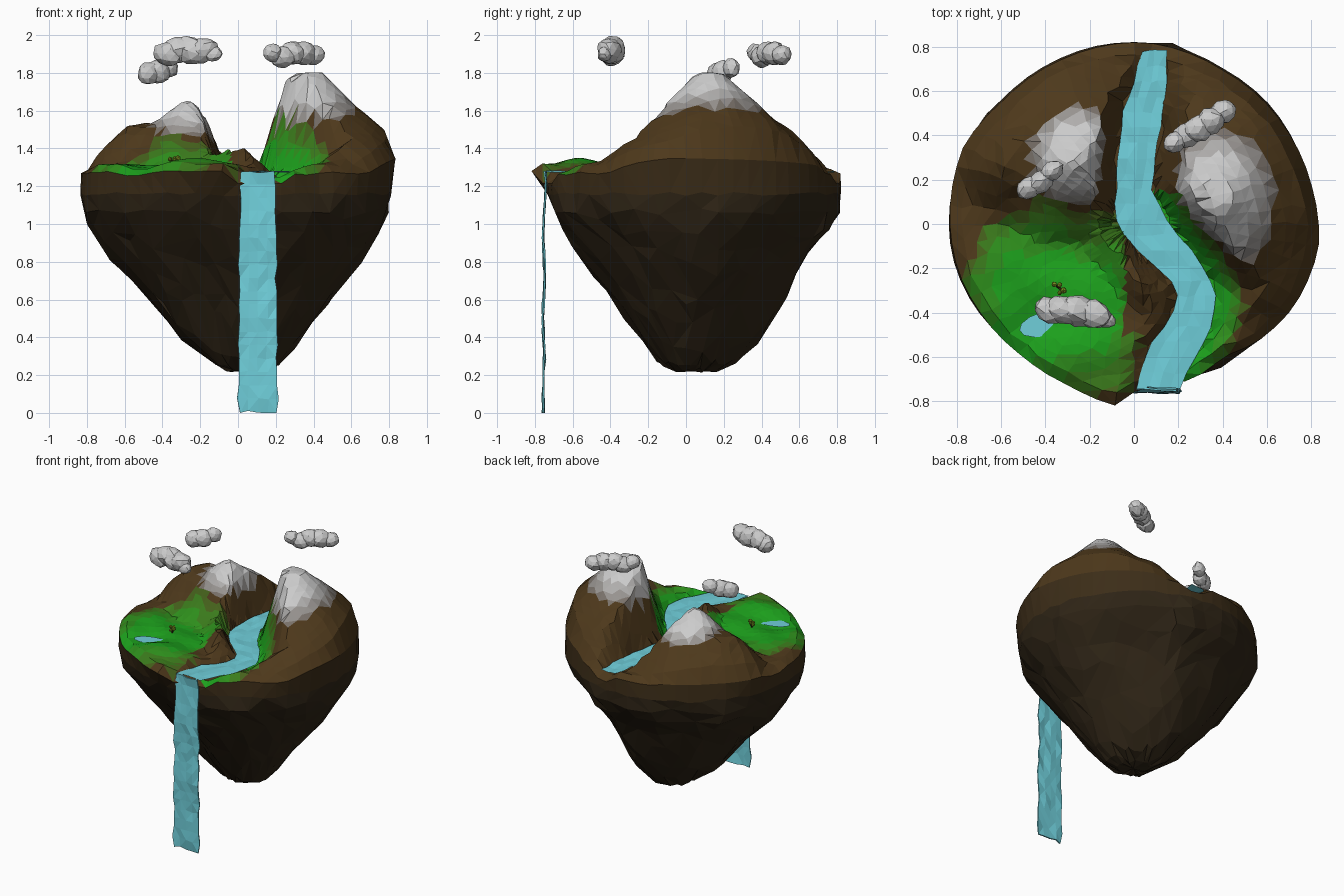
import bpy, bmesh, math, random
from mathutils import Vector, Matrix, noise

if "Cube" in bpy.data.objects:
    bpy.data.objects.remove(bpy.data.objects["Cube"])

random.seed(4)


def lerp(table, v, col=1):
    # piecewise linear lookup in rows sorted by first column
    if v <= table[0][0]:
        return table[0][col]
    for a, b in zip(table, table[1:]):
        if v <= b[0]:
            f = (v - a[0]) / (b[0] - a[0])
            return a[col] + (b[col] - a[col]) * f
    return table[-1][col]


def mat(name, c):
    m = bpy.data.materials.new(name)
    m.diffuse_color = (*c, 1)
    m.use_nodes = True
    m.node_tree.nodes["Principled BSDF"].inputs["Base Color"].default_value = m.diffuse_color
    return m


def mix(a, b, f):
    return tuple(p + (q - p) * f for p, q in zip(a, b))


def clamp(v):
    return min(1, max(0, v))


def finish(bm, name, mats=()):
    me = bpy.data.meshes.new(name)
    bm.to_mesh(me)
    bm.free()
    for m in mats:
        me.materials.append(m)
    ob = bpy.data.objects.new(name, me)
    bpy.context.collection.objects.link(ob)
    return ob


def gauss(x, y, cx, cy, r, p=2):
    return math.exp(-(math.hypot(x - cx, y - cy) / r) ** p)


# river banks: y, left x, right x
RIVER = [(-.76, .01, .20), (-.65, .04, .25), (-.54, .07, .31), (-.44, .16, .36), (-.29, .20, .365),
         (-.15, .05, .28), (-.02, -.08, .18), (.06, -.09, .13), (.16, -.08, .08), (.32, -.07, .10),
         (.5, -.05, .13), (.65, 0, .15), (.78, .04, .15)]
# island outline: angle in degrees, radius
RIM = [(-180, .83), (-165, .82), (-150, .80), (-130, .78), (-112, .785), (-95, .825), (-89, .745),
       (-80, .73), (-70, .75), (-56, .72), (-43, .77), (-28, .81), (-7, .84), (12, .82), (30, .81),
       (60, .80), (87, .82), (112, .81), (137, .81), (155, .845), (180, .83)]
# underside: z, reach to left, right, front, back
UNDER = [(1.16, .835, .81, .73, .82), (1.07, .835, .80, .71, .81), (.98, .78, .75, .66, .76),
         (.9, .72, .69, .61, .69), (.82, .66, .645, .555, .64), (.74, .59, .595, .495, .60),
         (.66, .525, .54, .435, .555), (.58, .455, .485, .38, .515), (.49, .38, .42, .32, .465),
         (.4, .30, .35, .255, .41), (.32, .20, .275, .19, .33), (.26, .12, .215, .13, .26), (.225, .05, .14, .06, .17)]


def bank(x, y):
    return max(lerp(RIVER, y, 1) - x, x - lerp(RIVER, y, 2))


def height(x, y, t):
    ground = .025 + .05 * gauss(x, y, -.25, -.6, .2) + .03 * gauss(x, y, -.62, -.3, .15)
    ground -= .04 * gauss(x, y, -.42, -.46, .12)
    big = .515 - .9 * max(0, math.hypot(x - .37, y - .13) - .08)
    dy = y - .28
    small = .375 - .76 * max(0, math.hypot(x + .26, dy * (1.3 if dy < 0 else 1)) - .02)
    spur = .25 - 1.15 * max(0, math.hypot(x + .49, dy * (1.2 if dy < 0 else 1)) - .1)
    h = max(ground, big, small, spur) + .035 * noise.noise(Vector((x * 5, y * 5, 3)))
    d = bank(x, y)
    slope = .8 + 2.3 * clamp((y + .3) / .4) - 1.8 * clamp((y - .45) / .3)
    edge = 2.8 - 1.2 * max(0, y / .82)
    h = min(h, slope * max(d - .015, 0), .04 + .08 * max(0, x) + (1 - t) * edge)
    if d < .02:
        h = -.025
    return 1.275 + h - (.035 if t > .99 else 0)


def level(x, y, z):
    # 1 rock, 2-5 towards grass, 6-9 towards snow
    s = max(min(1.6 - math.hypot((x - .38) / .17, (y - .10) / .22), (z - 1.54) / .12),
            min(1.6 - math.hypot(x + .25, y - .31) / .15, (z - 1.46) / .1))
    if s > .1:
        return min(9, 6 + int(s * 5))
    d = bank(x, y)
    g = 1.6 - 1.4 * math.hypot((x + .36) / .42, (y + .36) / .45)
    g += .35 * noise.noise(Vector((x * 6, y * 6, 8)))
    if x > .05 or (-.04 < x and y > -.5):
        g = 0
    if x > lerp(RIVER, y, 2) - .03 and y < .14:
        g = max(g, 1.3 - d / .11)
    return min(5, 2 + int(g * 4)) if g > .1 else 1


# island rock: polar grid top plus tapered underside
ROCK, GRASS, SNOW = (.075, .04, .011), (.012, .36, .012), (.55, .55, .55)
mats = [mat("dark_rock", (.028, .018, .008)), mat("rock", ROCK)]
mats += [mat("grass_%d" % i, mix(ROCK, GRASS, i / 4)) for i in range(1, 5)]
mats += [mat("snow_%d" % i, mix(ROCK, SNOW, i / 4)) for i in range(1, 5)]
mats += [mat("edge_rock", (.045, .026, .009))]
N, RINGS = 60, 16
bm = bmesh.new()
rings = []
for k in range(1, RINGS + 1):
    t = k / RINGS
    ring = []
    for i in range(N):
        a = -math.pi + 2 * math.pi * (i + (random.uniform(-.2, .2) if k < RINGS else 0)) / N
        tt = t + (random.uniform(-.012, .012) if k < RINGS else 0)
        r = tt * lerp(RIM, math.degrees(a))
        x, y = r * math.cos(a), r * math.sin(a)
        ring.append(bm.verts.new((x, y, height(x, y, t))))
    rings.append(ring)
for n, (z, le, ri, fr, ba) in enumerate(UNDER):
    ring = []
    for i in range(N):
        a = -math.pi + 2 * math.pi * i / N
        c, s = math.cos(a), math.sin(a)
        rx, ry = (ri if c > 0 else le), (ba if s > 0 else fr)
        r = min(1 / math.hypot(c / rx, s / ry), lerp(RIM, math.degrees(a)) * 1.01)
        # hollow flanks at the front left and back right
        deg = math.degrees(a)
        r *= 1 - clamp((1.12 - z) / .3) * (.17 * math.exp(-((deg + 118) / 26) ** 2) + .08 * math.exp(-((deg - 45) / 28) ** 2))
        if n:
            r *= 1 + .07 * noise.noise(Vector((c * 2, s * 2, z * 3))) + random.uniform(-.012, .012)
        ring.append(bm.verts.new((r * c, r * s, z + random.uniform(-.012, .012))))
    rings.append(ring)
for a, b in zip(rings, rings[1:]):
    for i in range(N):
        j = (i + 1) % N
        bm.faces.new((a[i], b[i], b[j], a[j]))
top = bm.verts.new((0, 0, 1.25))
low = bm.verts.new((.04, .04, .22))
for i in range(N):
    j = (i + 1) % N
    bm.faces.new((top, rings[0][i], rings[0][j]))
    bm.faces.new((low, rings[-1][j], rings[-1][i]))
bm.verts.index_update()
under = [v.index for r in rings[RINGS + 1:] for v in r] + [low.index]
bmesh.ops.triangulate(bm, faces=bm.faces[:])
bmesh.ops.recalc_face_normals(bm, faces=bm.faces[:])
first_under = rings[RINGS][0].index
for f in bm.faces:
    c = f.calc_center_median()
    if any(v.index >= first_under and v is not top for v in f.verts):
        f.material_index = 10 if c.z > 1.17 else 0
    else:
        f.material_index = level(*c)
island = finish(bm, "island", mats)
# coarser, irregular facets on the underside only
island.vertex_groups.new(name="underside").add(under, 1, 'REPLACE')
dec = island.modifiers.new("facets", "DECIMATE")
dec.ratio, dec.vertex_group = .72, "underside"

water = mat("water", (.16, .62, .70))


def ribbon(name, rows, cols=4, wobble=.006):
    # rows of (left point, right point) joined into a rippled strip
    bm = bmesh.new()
    grid = []
    for l, r in rows:
        grid.append([bm.verts.new(Vector(l).lerp(Vector(r), c / cols) + Vector(
            [random.uniform(-wobble, wobble) for _ in range(3)])) for c in range(cols + 1)])
    for a, b in zip(grid, grid[1:]):
        for c in range(cols):
            bm.faces.new((a[c], a[c + 1], b[c + 1], b[c]))
    bmesh.ops.triangulate(bm, faces=bm.faces[:])
    return finish(bm, name, [water])


# river and waterfall
ys = [.78 - 1.52 * i / 22 for i in range(23)]
ribbon("river", [((lerp(RIVER, y, 1), y, 1.277), (lerp(RIVER, y, 2), y, 1.277)) for y in ys])
fall = []
for i in range(19):
    z = 1.277 - 1.271 * i / 18
    w = .005 * (i % 2) + .01 * (i / 18)
    y = -.745 - .008 * min(1, i / 6) + .004 * math.sin(i)
    fall.append(((.015 - w, y, z), (.195 + w, y, z)))
fall_ob = ribbon("waterfall", fall)
thick = fall_ob.modifiers.new("thickness", "SOLIDIFY")
thick.thickness, thick.offset = .008, 0

# pond
bm = bmesh.new()
bmesh.ops.create_circle(bm, cap_ends=True, segments=12, radius=1,
                        matrix=Matrix.Translation((-.40, -.45, 1.30)) @ Matrix.Rotation(.25, 4, 'Z') @ Matrix.Diagonal((.12, .055, 1, 1)))
finish(bm, "pond", [water])


def blobs(name, balls, mats=(), sub=2, heading=0, size=(1, 1, 1)):
    # overlapping lumpy ellipsoids stretched along one heading
    bm = bmesh.new()
    for x, y, z, r in balls:
        m = Matrix.Translation((x, y, z)) @ Matrix.Rotation(heading, 4, 'Z') @ Matrix.Rotation(
            random.uniform(-.35, .35), 4, 'Y') @ Matrix.Diagonal((r * size[0], r * size[1], r * size[2], 1))
        vs = bmesh.ops.create_icosphere(bm, subdivisions=sub, radius=1, matrix=m)["verts"]
        for v in vs:
            v.co += (v.co - Vector((x, y, z))) * random.uniform(-.12, .04)
    return finish(bm, name, mats)


# clouds
blobs("cloud_front", [(-.37, -.39, 1.90, .07), (-.32, -.385, 1.922, .075), (-.25, -.39, 1.918, .082), (-.19, -.405, 1.92, .075), (-.135, -.43, 1.90, .045)],
      heading=-.25, size=(1.25, .9, .95))
blobs("cloud_left", [(-.47, .165, 1.797, .06), (-.42, .19, 1.805, .062), (-.37, .24, 1.825, .052)],
      heading=.5, size=(1.15, .85, 1.05))
blobs("cloud_right", [(.185, .37, 1.905, .05), (.24, .40, 1.885, .062), (.29, .43, 1.905, .065), (.345, .465, 1.905, .066), (.40, .505, 1.895, .056)],
      heading=.5, size=(1.15, .95, 1))

# small tree: trunk with two branches and leaf clumps
gz = height(-.335, -.29, .5) - .008
bm = bmesh.new()
for p, q in (((-.335, -.29, gz - .02), (-.335, -.29, gz + .025)),
             ((-.335, -.29, gz + .015), (-.355, -.275, gz + .04)),
             ((-.335, -.29, gz + .015), (-.318, -.30, gz + .04))):
    p, q = Vector(p), Vector(q)
    rot = (q - p).to_track_quat('Z', 'Y').to_matrix().to_4x4()
    bmesh.ops.create_cone(bm, cap_ends=True, segments=6, radius1=.006, radius2=.004, depth=(q - p).length,
                          matrix=Matrix.Translation((p + q) / 2) @ rot)
finish(bm, "tree_trunk", [mat("bark", (.07, .035, .01))])
blobs("tree_leaves", [(-.36, -.272, gz + .04, .014), (-.335, -.275, gz + .045, .013), (-.318, -.30, gz + .045, .017),
                      (-.335, -.31, gz + .035, .012)], [mat("leaves", (.2, .3, .015))], sub=1)
